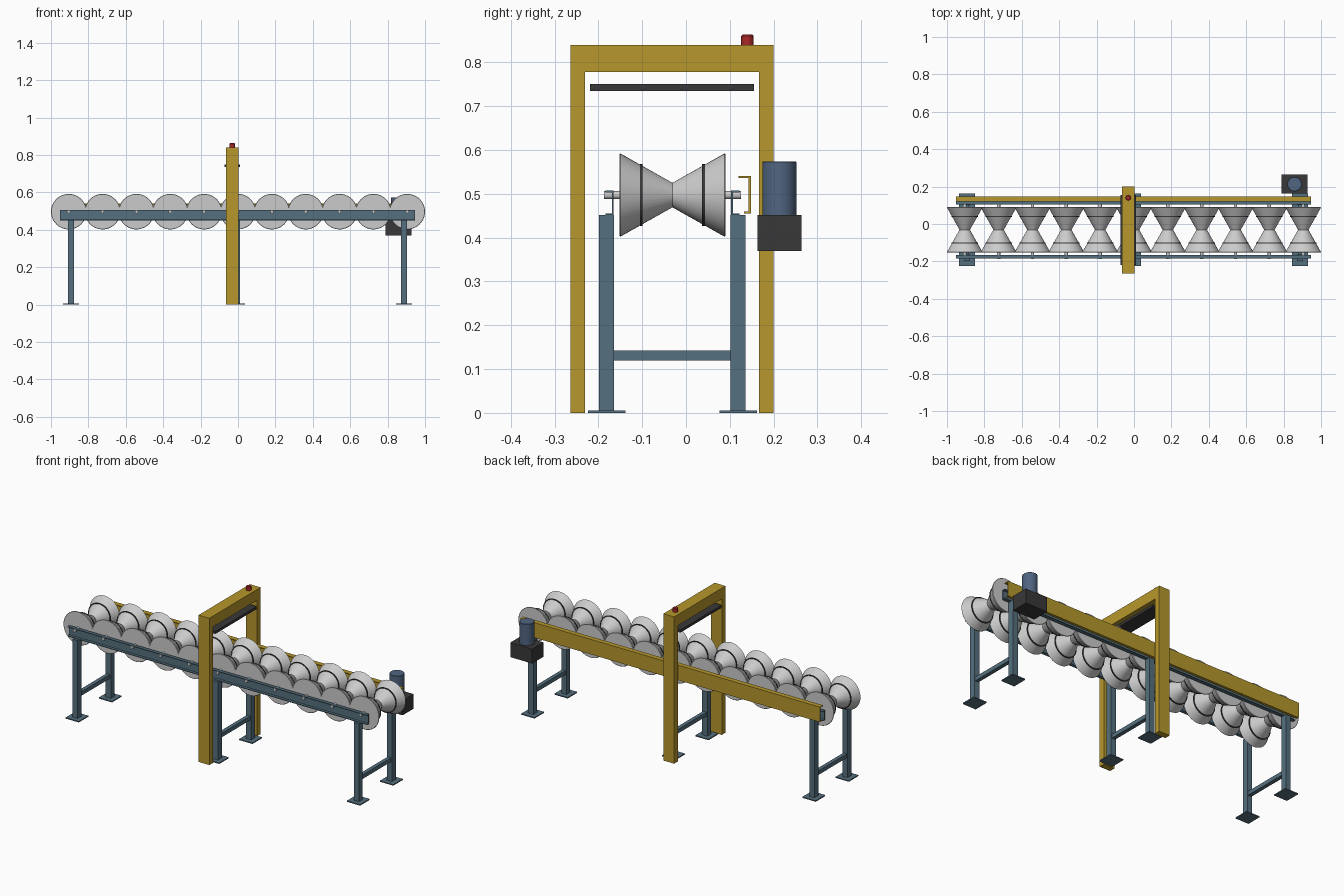
import bpy, bmesh, math
from mathutils import Matrix

if "Cube" in bpy.data.objects:
    bpy.data.objects.remove(bpy.data.objects["Cube"])

YC = -0.031           # centre line of the roller track
ROLLER_Z = 0.497
RAIL_X = (-0.952, 0.946)


def mat(name, rgb):
    m = bpy.data.materials.new(name)
    m.diffuse_color = (*rgb, 1)
    m.use_nodes = True
    m.node_tree.nodes["Principled BSDF"].inputs["Base Color"].default_value = m.diffuse_color
    return m


BLUE = mat("steel_blue", (0.09, 0.16, 0.21))
YELLOW = mat("safety_yellow", (0.47, 0.31, 0.025))
DARK = mat("dark_grey", (0.04, 0.04, 0.04))
MOTOR = mat("motor_blue", (0.08, 0.13, 0.22))
RED = mat("button_red", (0.4, 0.02, 0.02))


def finish(name, bm, material=None, smooth=False):
    bmesh.ops.recalc_face_normals(bm, faces=bm.faces)
    me = bpy.data.meshes.new(name)
    bm.to_mesh(me)
    bm.free()
    ob = bpy.data.objects.new(name, me)
    bpy.context.collection.objects.link(ob)
    if material:
        me.materials.append(material)
    if smooth:
        bpy.ops.object.select_all(action='DESELECT')
        ob.select_set(True)
        bpy.context.view_layer.objects.active = ob
        bpy.ops.object.shade_smooth_by_angle(angle=math.radians(35))
    return ob


def box(name, x, y, z, material=None):
    bm = bmesh.new()
    bmesh.ops.create_cube(bm, size=1)
    for v in bm.verts:
        for i, (a, b) in enumerate((x, y, z)):
            v.co[i] = (a + b) / 2 + v.co[i] * (b - a)
    return finish(name, bm, material)


def extrude_x(name, profile, x, material):
    """Extrude a closed (y, z) profile along x."""
    bm = bmesh.new()
    face = bm.faces.new([bm.verts.new((x[0], y, z)) for y, z in profile])
    new = bmesh.ops.extrude_face_region(bm, geom=[face])["geom"]
    verts = [g for g in new if isinstance(g, bmesh.types.BMVert)]
    bmesh.ops.translate(bm, verts=verts, vec=(x[1] - x[0], 0, 0))
    return finish(name, bm, material)


def lathe(name, profile, loc, axis='Z', material=None, n=40):
    """Revolve (radius, height) points; zero radius closes the ends."""
    bm = bmesh.new()
    pts = [bm.verts.new((r, 0, h)) for r, h in profile]
    edges = [bm.edges.new(p) for p in zip(pts, pts[1:])]
    bmesh.ops.spin(bm, geom=pts + edges, cent=(0, 0, 0), axis=(0, 0, 1),
                   angle=2 * math.pi, steps=n, use_merge=True)
    bmesh.ops.remove_doubles(bm, verts=bm.verts, dist=1e-5)
    if axis == 'Y':
        bm.transform(Matrix.Rotation(-math.pi / 2, 4, 'X'))
    bm.transform(Matrix.Translation(loc))
    return finish(name, bm, material, True)


# Hourglass rollers with grip bands and through shafts
for i in range(11):
    c = (-0.905 + 0.181 * i, YC, ROLLER_Z)
    lathe(f"roller_{i + 1}", [(0, -0.121), (0.093, -0.121), (0.095, -0.119), (0.028, 0),
                              (0.095, 0.119), (0.093, 0.121), (0, 0.121)], c, 'Y')
    for s in (-1, 1):
        lathe(f"roller_{i + 1}_band", [(0.06, -0.003), (0.0705, -0.003), (0.0705, 0.003),
                                       (0.06, 0.003)], (c[0], YC + s * 0.071, c[2]), 'Y', DARK)
    lathe(f"shaft_{i + 1}", [(0, -0.156), (0.009, -0.156), (0.009, 0.156), (0, 0.156)],
          c, 'Y', n=16)

# Channel side rails, open outwards
for side, s in (("front", -1), ("back", 1)):
    prof = [(0.134, 0.451), (0.153, 0.451), (0.153, 0.455), (0.138, 0.455),
            (0.138, 0.503), (0.153, 0.503), (0.153, 0.507), (0.134, 0.507)]
    extrude_x(f"{side}_rail", [(YC + s * y, z) for y, z in prof], RAIL_X, BLUE)

# Leg frames with foot plates and cross braces
for pos, x in (("left", -0.893), ("middle", -0.004), ("right", 0.888)):
    for side, s in (("front", -1), ("back", 1)):
        y = YC + s * 0.150
        box(f"{pos}_{side}_leg", (x - 0.016, x + 0.016), (y - 0.017, y + 0.017), (0.005, 0.452), BLUE)
        box(f"{pos}_{side}_foot", (x - 0.042, x + 0.042), (y - 0.043, y + 0.043), (0, 0.006), BLUE)
    box(f"{pos}_brace", (x - 0.011, x + 0.011), (YC - 0.134, YC + 0.134), (0.119, 0.142), BLUE)

# Drive guard along the back
extrude_x("chain_guard", [(0.120, 0.541), (0.148, 0.541), (0.148, 0.455), (0.132, 0.455),
                          (0.132, 0.459), (0.143, 0.459), (0.143, 0.536), (0.120, 0.536)],
          RAIL_X, YELLOW)

# Gantry arch with sensor bar and warning button
extrude_x("gantry", [(-0.264, 0), (-0.231, 0), (-0.231, 0.778), (0.166, 0.778), (0.166, 0),
                     (0.2, 0), (0.2, 0.84), (-0.264, 0.84)], (-0.065, 0.003), YELLOW)
box("sensor_bar", (-0.073, 0.010), (-0.219, 0.155), (0.735, 0.75), DARK)
lathe("warning_button", [(0, 0), (0.014, 0), (0.014, 0.020), (0.011, 0.023), (0, 0.023)],
      (-0.031, 0.140, 0.84), 'Z', RED, 24)

# Drive unit
box("gearbox", (0.789, 0.928), (0.163, 0.264), (0.369, 0.452), DARK)
lathe("motor", [(0, 0), (0.039, 0), (0.039, 0.121), (0.037, 0.123), (0, 0.123)],
      (0.858, 0.213, 0.451), 'Z', MOTOR)
